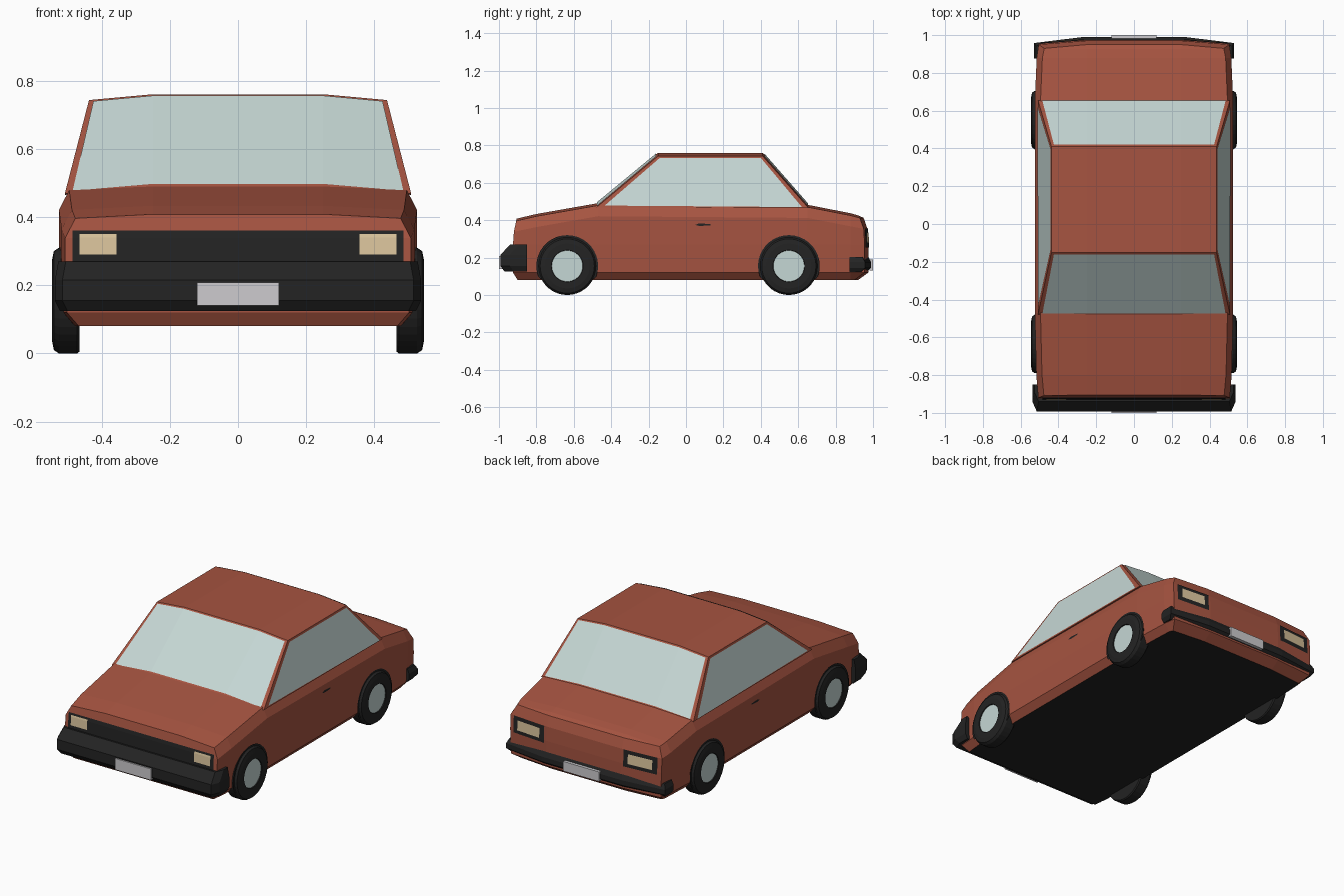
import bpy, bmesh, math
from mathutils import Vector

if "Cube" in bpy.data.objects:
    bpy.data.objects.remove(bpy.data.objects["Cube"])


def material(name, rgb):
    m = bpy.data.materials.new(name)
    m.diffuse_color = (*rgb, 1)
    m.use_nodes = True
    m.node_tree.nodes["Principled BSDF"].inputs["Base Color"].default_value = m.diffuse_color
    return m


PAINT = material("rust_red_paint", (0.38, 0.088, 0.052))
BLACK = material("black_trim", (0.017, 0.017, 0.017))
GLASS = material("pale_glass", (0.56, 0.68, 0.66))
LAMP = material("cream_lamp", (0.70, 0.55, 0.33))
SILVER = material("light_grey_plate", (0.61, 0.60, 0.62))


def finish(name, bm, mats, recalc=True):
    bmesh.ops.remove_doubles(bm, verts=bm.verts, dist=0.0005)
    if recalc:
        bmesh.ops.recalc_face_normals(bm, faces=bm.faces)
    me = bpy.data.meshes.new(name)
    bm.to_mesh(me)
    bm.free()
    for m in mats:
        me.materials.append(m)
    ob = bpy.data.objects.new(name, me)
    bpy.context.collection.objects.link(ob)
    return ob


def loft(bm, rings, closed=True):
    """Skin a list of equal-length point rings and return the vertex rings."""
    vs = [[bm.verts.new(p) for p in r] for r in rings]
    n = len(vs[0])
    for a, b in zip(vs, vs[1:]):
        for i in range(n if closed else n - 1):
            j = (i + 1) % n
            bm.faces.new((a[i], a[j], b[j], b[i]))
    return vs


def plates(name, polys, facing, mat):
    """Thin surface plates turned to face one direction."""
    bm = bmesh.new()
    for poly in polys:
        f = bm.faces.new([bm.verts.new(p) for p in poly])
        f.normal_update()
        if f.normal.dot(Vector(facing)) < 0:
            f.normal_flip()
    return finish(name, bm, [mat], False)


def curve(table, z):
    for (z0, v0), (z1, v1) in zip(table, table[1:]):
        if z <= z1:
            return v0 + (v1 - v0) * (z - z0) / (z1 - z0)
    return table[-1][1]


# lower body: cross-sections lofted from nose to tail
NOSE = [(0.08, -0.90), (0.12, -0.925), (0.27, -0.925), (0.34, -0.92), (0.41, -0.905)]
TAIL = [(0.08, 0.90), (0.12, 0.955), (0.27, 0.955), (0.355, 0.95), (0.425, 0.925)]


def ring(y, w, top, xmax=9.0, bow=0.0):
    half = [(0.25, top), (w - 0.03, top - 0.012), (w, top - 0.07),
            (w, 0.27), (w - 0.005, 0.12), (w - 0.04, 0.08)]
    half = [(min(x, xmax), z) for x, z in half]
    pts = []
    for i, (x, z) in enumerate(half):
        yy = curve(y, z) + bow * (i > 0) if isinstance(y, list) else y
        pts.append((x, yy, z))
    return pts + [(-x, yy, z) for x, yy, z in reversed(pts)]


bm = bmesh.new()
vs = loft(bm, [ring(NOSE, 0.507, 0.408), ring(-0.80, 0.517, 0.433),
               ring(-0.47, 0.525, 0.491), ring(0.65, 0.525, 0.482),
               ring(0.88, 0.515, 0.437), ring(TAIL, 0.505, 0.424),
               ring(TAIL, 0.505, 0.424, 0.25, 0.02)])
for end in (vs[0], vs[-1]):
    for i in range(5):
        bm.faces.new((end[i], end[i + 1], end[10 - i], end[11 - i]))
bmesh.ops.recalc_face_normals(bm, faces=bm.faces)
for f in bm.faces:
    if f.normal.z < -0.95:
        f.material_index = 1
finish("lower_body", bm, [PAINT, BLACK])


# cabin: crowned base and roof, with sloping ends
def crown(x, y, edge_z, mid_z):
    return [(-x, y, edge_z), (-0.25, y, mid_z), (0.25, y, mid_z), (x, y, edge_z)]


bm = bmesh.new()
rows = loft(bm, [crown(0.508, -0.48, 0.468, 0.488), crown(0.437, -0.15, 0.743, 0.76),
                 crown(0.437, 0.41, 0.743, 0.76), crown(0.508, 0.655, 0.465, 0.48)], False)
for i in (0, 3):
    bm.faces.new([r[i] for r in rows])
bm.faces.new(rows[0] + rows[3][::-1])
finish("cabin", bm, [PAINT])


# windscreen and rear window
def window(name, y0, y1, low, high, side):
    a, b = crown(0.485, y0, *low), crown(0.424, y1, *high)
    off = Vector((0, side * 0.003, 0.003))
    polys = [[Vector(p) + off for p in (a[i], a[i + 1], b[i + 1], b[i])] for i in range(3)]
    plates(name, polys, (0, side, 0.5), GLASS)


window("windscreen", -0.472, -0.158, (0.474, 0.494), (0.737, 0.753), -1)
window("rear_window", 0.65, 0.417, (0.472, 0.486), (0.737, 0.752), 1)

# side windows, door handles, wheels and arches on both sides
WHEELS = {"front": -0.635, "rear": 0.55}
for s, side in ((1, "right"), (-1, "left")):
    outline = [(-0.435, 0.478), (-0.14, 0.733), (0.40, 0.733), (0.62, 0.47)]
    poly = [(s * (0.511 - 0.071 * (z - 0.468) / 0.275), y, z) for y, z in outline]
    plates(side + "_side_window", [poly], (s, 0, 0), GLASS)
    plates(side + "_door_handle", [[(s * 0.528, y, z) for y, z in
           ((0.05, 0.375), (0.07, 0.383), (0.13, 0.379), (0.13, 0.372), (0.07, 0.369))]],
           (s, 0, 0), BLACK)
    for end, cy in WHEELS.items():
        def circle(x, r, n=36):
            return [(s * x, cy + r * math.cos(t * math.tau / n),
                     0.155 + r * math.sin(t * math.tau / n)) for t in range(n)]
        plates(f"{end}_{side}_wheel_arch",
               [[(x, y, max(z, 0.085)) for x, y, z in circle(0.528, 0.165)]],
               (s, 0, 0), BLACK)
        bm = bmesh.new()
        tyre = loft(bm, [circle(0.465, 0.15), circle(0.472, 0.155), circle(0.525, 0.155),
                         circle(0.54, 0.145), circle(0.545, 0.12), circle(0.545, 0.085),
                         circle(0.54, 0.083)])
        bm.faces.new(tyre[0])
        hub = bm.faces.new(tyre[-1])
        hub.material_index = 1
        finish(f"{end}_{side}_wheel", bm, [BLACK, GLASS])


# bumpers: stacked plan outlines
def bumper(name, s, back, hx, cx, cy, layers):
    bm = bmesh.new()
    rings = []
    for z, inset, f in layers:
        h = [(hx - inset, back), (hx - inset, f - cy), (hx - inset - cx, f)]
        h += [(-x, y) for x, y in reversed(h)]
        rings.append([(x, s * y, z) for x, y in h])
    v = loft(bm, rings)
    bm.faces.new(v[0])
    bm.faces.new(v[-1])
    finish(name, bm, [BLACK])


bumper("front_bumper", -1, 0.85, 0.537, 0.022, 0.05,
       [(0.125, 0.015, 0.97), (0.155, 0, 0.992), (0.215, 0, 0.992), (0.27, 0.01, 0.94)])
bumper("rear_bumper", 1, 0.875, 0.53, 0.26, 0.032,
       [(0.122, 0.015, 0.965), (0.145, 0, 0.99), (0.175, 0, 0.99), (0.203, 0.012, 0.975)])

# number plates
for name, s, z0, z1 in (("front_number_plate", -1, 0.14, 0.208),
                        ("rear_number_plate", 1, 0.132, 0.19)):
    bm = bmesh.new()
    v = loft(bm, [[(x, s * y, z) for x, z in ((-0.12, z0), (0.12, z0), (0.12, z1), (-0.12, z1))]
                  for y in (0.98, 1.0)])
    bm.faces.new(v[1])
    finish(name, bm, [SILVER])


# grille, headlamps and tail lamps follow the body ends
def end_plate(name, s, xs, zs, gap, mat):
    def point(x, z):
        y = curve(NOSE, z) if s < 0 else curve(TAIL, z) + 0.02 * (0.505 - abs(x)) / 0.255
        return (x, y + s * gap, z)
    polys = [[point(x0, z0), point(x1, z0), point(x1, z1), point(x0, z1)]
             for x0, x1 in zip(xs, xs[1:]) for z0, z1 in zip(zs, zs[1:])]
    plates(name, polys, (0, s, 0), mat)


end_plate("grille", -1, (-0.485, 0.485), (0.26, 0.27, 0.34, 0.36), 0.004, BLACK)
for m, side in ((1, "right"), (-1, "left")):
    end_plate(side + "_headlamp", -1, (m * 0.357, m * 0.465), (0.29, 0.34, 0.35), 0.008, LAMP)
    end_plate(side + "_tail_lamp_frame", 1, (m * 0.265, m * 0.48), (0.255, 0.27, 0.355),
              0.004, BLACK)
    end_plate(side + "_tail_lamp", 1, (m * 0.295, m * 0.45), (0.277, 0.335), 0.008, LAMP)
